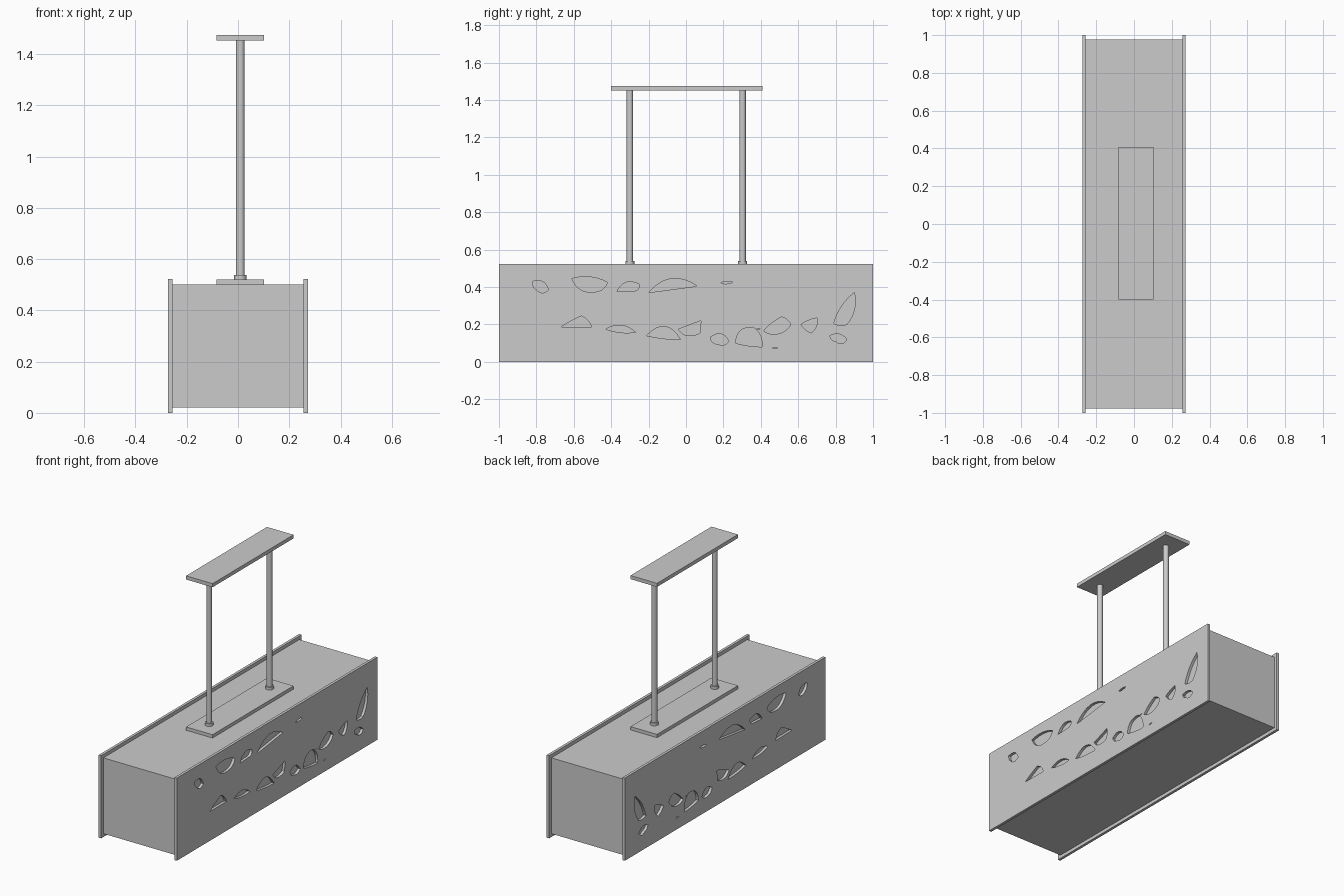
import bpy, bmesh, math

if "Cube" in bpy.data.objects:
    bpy.data.objects.remove(bpy.data.objects["Cube"])

def mesh_object(name, bm):
    me = bpy.data.meshes.new(name)
    bm.to_mesh(me)
    bm.free()
    ob = bpy.data.objects.new(name, me)
    bpy.context.collection.objects.link(ob)
    return ob

def box(name, x0, x1, y0, y1, z0, z1):
    bm = bmesh.new()
    bmesh.ops.create_cube(bm, size=1)
    for v in bm.verts:
        v.co = ((x0 + x1) / 2 + v.co.x * (x1 - x0),
                (y0 + y1) / 2 + v.co.y * (y1 - y0),
                (z0 + z1) / 2 + v.co.z * (z1 - z0))
    return mesh_object(name, bm)

def cylinder(name, x, y, z0, z1, r):
    bm = bmesh.new()
    bmesh.ops.create_cone(bm, cap_ends=True, segments=32, radius1=r, radius2=r, depth=z1 - z0)
    for f in bm.faces:
        f.smooth = len(f.verts) == 4
    for e in bm.edges:
        e.smooth = all(f.smooth for f in e.link_faces)
    ob = mesh_object(name, bm)
    ob.location = (x, y, (z0 + z1) / 2)
    return ob

def bulged(corners, steps=8):
    """Outline from (y, z, bulge) corners, clockwise; bulge = height / chord."""
    pts = []
    for i, (y, z, b) in enumerate(corners):
        y2, z2, _ = corners[(i + 1) % len(corners)]
        dy, dz = y2 - y, z2 - z
        for k in range(steps if b else 1):
            t = k / steps
            s = 4 * b * t * (1 - t)
            pts.append((y + dy * t - dz * s, z + dz * t + dy * s))
    return pts

# Pebble-shaped cut-outs: upper row, lower row, and thin slits
upper = [
    [(-.82, .43, .25), (-.735, .385, .25), (-.80, .385, .15)],
    [(-.61, .445, .1), (-.42, .425, .15), (-.48, .375, .2)],
    [(-.37, .375, .25), (-.25, .415, .2), (-.27, .38, 0)],
    [(-.2, .37, .22), (.06, .405, 0)],
    [(.9, .37, .12), (.86, .2, .1), (.79, .205, .08)],
]
lower = [
    [(-.67, .185, .02), (-.56, .245, .12), (-.505, .185, 0)],
    [(-.43, .175, .18), (-.27, .158, .06)],
    [(-.21, .14, .33), (-.03, .12, .03)],
    [(-.04, .175, 0), (.08, .22, 0), (.075, .155, .08), (.02, .14, .15)],
    [(.13, .13, .3), (.23, .11, .2), (.17, .095, .2)],
    [(.265, .1, .25), (.36, .185, .15), (.405, .08, .03)],
    [(.415, .165, .05), (.51, .24, .12), (.56, .2, .12), (.49, .15, .1)],
    [(.615, .2, .05), (.7, .235, .15), (.67, .155, .1)],
    [(.77, .14, .2), (.86, .12, .3), (.80, .11, .2)],
]
slits = [[(y - w, z, .1), (y + w, z + .004, .1)]
         for y, z, w in ((.217, .422, .033), (.385, .173, .012), (.475, .072, .015))]

# Pierced side panels: filled flat curve with holes, extruded, then meshed
cu = bpy.data.curves.new("panel_profile", 'CURVE')
cu.dimensions = '2D'
cu.fill_mode = 'BOTH'
cu.extrude = .0085
outlines = [[(-1, 0), (-1, .522), (1, .522), (1, 0)]]
outlines += [bulged(h) for h in upper + lower + slits]
for pts in outlines:
    sp = cu.splines.new('POLY')
    sp.points.add(len(pts) - 1)
    for p, (a, b) in zip(sp.points, pts):
        p.co = (a, b, 0, 1)
    sp.use_cyclic_u = True
profile = bpy.data.objects.new("panel_profile", cu)
bpy.context.collection.objects.link(profile)
deps = bpy.context.evaluated_depsgraph_get()
panel_mesh = bpy.data.meshes.new_from_object(profile.evaluated_get(deps))
bpy.data.objects.remove(profile)

bm = bmesh.new()
bm.from_mesh(panel_mesh)
bmesh.ops.remove_doubles(bm, verts=bm.verts, dist=1e-5)
bmesh.ops.recalc_face_normals(bm, faces=bm.faces)
for f in bm.faces:
    f.smooth = False
bm.to_mesh(panel_mesh)
bm.free()
for name, x in (("right_panel", .2645), ("left_panel", -.2645)):
    ob = bpy.data.objects.new(name, panel_mesh)
    ob.rotation_euler = (math.pi / 2, 0, math.pi / 2)
    ob.location.x = x
    bpy.context.collection.objects.link(ob)

# Lamp body, mounting plate and ceiling canopy
box("lamp_body", -.256, .256, -.978, .978, .021, .5)
box("mounting_plate", -.083, .102, -.4, .408, .5, .521)
box("ceiling_canopy", -.083, .102, -.4, .408, 1.452, 1.475)

# Two hanging rods with collars
for side, y in (("front", -.3), ("back", .303)):
    cylinder(side + "_rod", .009, y, .521, 1.452, .017)
    cylinder(side + "_collar", .009, y, .521, .538, .024)
